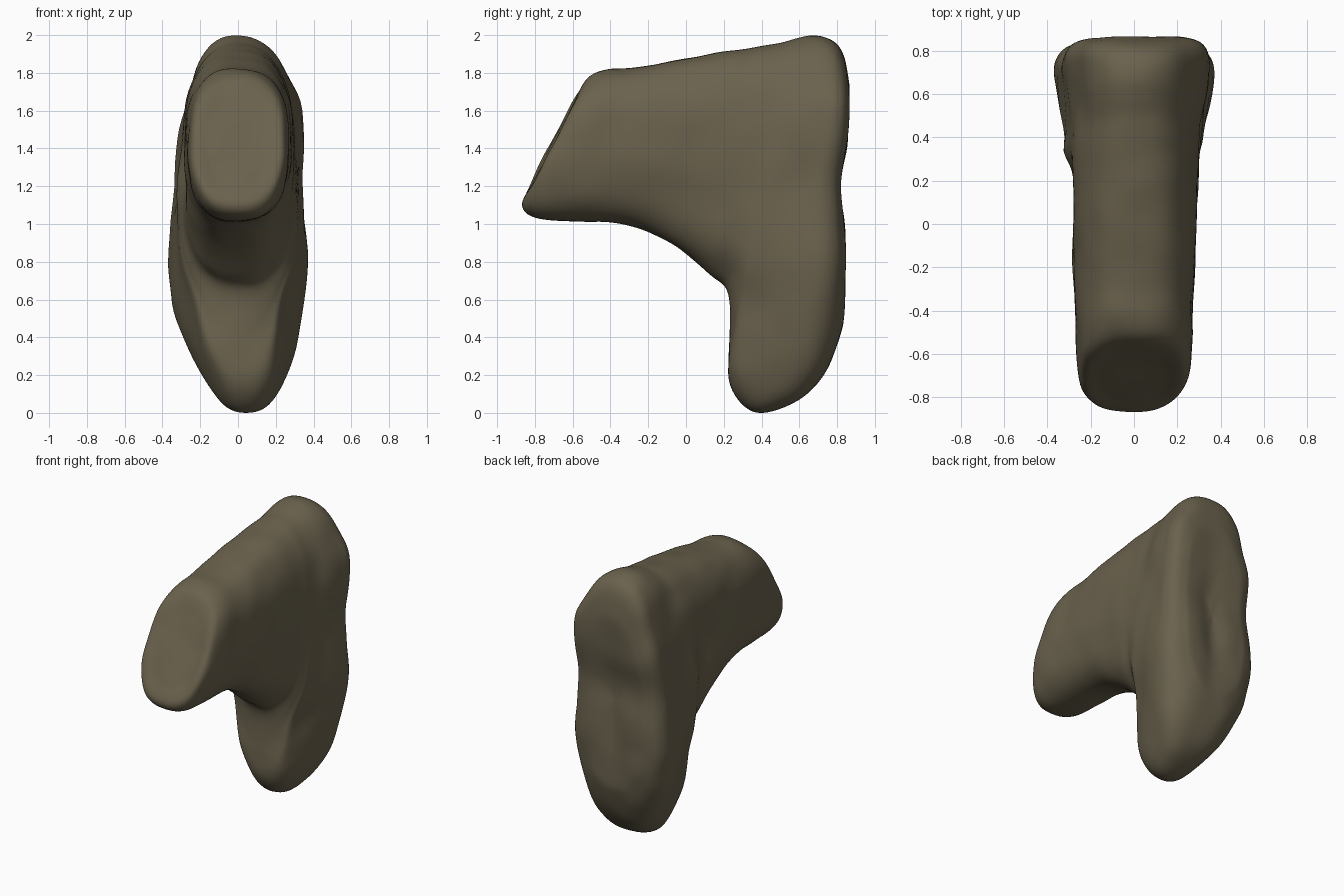
import bpy, bmesh, math
from mathutils import Vector, noise

if "Cube" in bpy.data.objects:
    bpy.data.objects.remove(bpy.data.objects["Cube"])

# Fan of cross-sections: bottom (y, z), top (y, z), half width, squareness
SECTIONS = [
    (-0.815, 1.20, -0.59, 1.65, 0.16, 2.3),
    (-0.87, 1.10, -0.525, 1.77, 0.235, 2.5),
    (-0.80, 1.03, -0.42, 1.82, 0.262, 2.6),
    (-0.55, 1.01, -0.28, 1.825, 0.272, 2.6),
    (-0.30, 0.995, -0.10, 1.86, 0.282, 2.6),
    (-0.05, 0.88, 0.10, 1.895, 0.293, 2.6),
    (0.13, 0.73, 0.28, 1.925, 0.300, 2.55),
    (0.22, 0.64, 0.41, 1.945, 0.305, 2.5),
    (0.235, 0.42, 0.50, 1.96, 0.31, 2.5),
    (0.225, 0.17, 0.585, 1.985, 0.32, 2.5),
    (0.35, 0.005, 0.67, 2.00, 0.34, 2.5),
    (0.52, 0.03, 0.75, 1.985, 0.355, 2.5),
    (0.68, 0.13, 0.81, 1.94, 0.36, 2.5),
    (0.785, 0.31, 0.85, 1.85, 0.32, 2.6),
    (0.84, 0.48, 0.865, 1.72, 0.24, 2.5),
]
STEPS, RING, CAP = 8, 96, 10


def spline(a, b, c, d, t):
    return [0.5 * (2*q + (r-p)*t + (2*p-5*q+4*r-s)*t*t + (3*q-p-3*r+s)*t**3)
            for p, q, r, s in zip(a, b, c, d)]


def bell(d, r):
    return math.exp(-(d/r)**2)


def ramp(v, a, b):
    t = min(1, max(0, (v-a)/(b-a)))
    return t*t*(3-2*t)


def shaped(p):
    x, y, z = p
    back = ramp(y, 0.3, 0.65)
    # waisted sides, upper lobe to the right, foot to the right
    x *= 1 + back*(0.05*bell(z-0.68, 0.25) - 0.06*bell(z-1.2, 0.2))
    x += back*0.03*bell(z-1.62, 0.2) + 0.05*ramp(0.6-z, 0, 0.6)
    # front of the leg narrower than its back
    x *= 1 - 0.2*(1-ramp(y, 0.3, 0.68))*ramp(1.0-z, 0.1, 0.45)
    # hollows in the flanks, the left one with a raised lip
    if x < 0:
        x += min(1, -x/0.2) * (0.06*bell(y-0.17, 0.14)*bell(z-1.33, 0.16)
                               - 0.03*bell(y-0.34, 0.07)*bell(z-1.18, 0.15))
    else:
        x -= min(1, x/0.2) * 0.018*bell(y, 0.3)*bell(z-1.15, 0.15)
    # waist and central groove on the back
    k = ramp(y, 0.55, 0.8)
    y -= k * (0.04*bell(z-1.2, 0.16) + 0.03*bell(x-0.02, 0.09)*bell(z-1.0, 0.4))
    # front face turned slightly to one side
    y += ramp(-y, 0.3, 0.8) * 0.05*x
    return Vector((x, y, z))


def ring(s):
    by, bz, ty, tz, w, n = s
    pts = []
    for i in range(RING):
        a = 2*math.pi*i/RING
        c, q = math.cos(a), math.sin(a)
        v = math.copysign(abs(c)**(2/n), c)
        u = math.copysign(abs(q)**(2/n), q)
        pts.append(Vector((w*v, (by+ty)/2 + u*(ty-by)/2, (bz+tz)/2 + u*(tz-bz)/2)))
    return pts


# Body lofted through the sections
bm = bmesh.new()
rows = []
last = len(SECTIONS) - 1
for i in range(last):
    quad = [SECTIONS[min(max(i+j, 0), last)] for j in (-1, 0, 1, 2)]
    for k in range(STEPS):
        rows.append(ring(spline(*quad, k/STEPS)))
rows.append(ring(SECTIONS[-1]))
rows = [[bm.verts.new(p) for p in r] for r in rows]


def bridge(r0, r1):
    for i in range(RING):
        j = (i+1) % RING
        bm.faces.new((r0[i], r0[j], r1[j], r1[i]))


for r0, r1 in zip(rows, rows[1:]):
    bridge(r0, r1)

# End caps in concentric rings
for r in (rows[0], rows[-1]):
    mid = sum((v.co for v in r), Vector()) / RING
    prev = r
    for f in range(CAP-1, 0, -1):
        cur = [bm.verts.new(mid + (v.co-mid)*f/CAP) for v in r]
        bridge(prev, cur)
        prev = cur
    c = bm.verts.new(mid)
    for i in range(RING):
        bm.faces.new((prev[i], prev[(i+1) % RING], c))
bmesh.ops.recalc_face_normals(bm, faces=bm.faces)
for v in bm.verts:
    v.co = shaped(v.co)
for _ in range(4):
    bmesh.ops.smooth_vert(bm, verts=bm.verts, factor=0.5,
                          use_axis_x=True, use_axis_y=True, use_axis_z=True)
# Worn lumps
bm.normal_update()
moves = [v.normal * 0.008*noise.noise(v.co*5.5) for v in bm.verts]
for v, m in zip(bm.verts, moves):
    v.co += m
# Rest on the ground
low = min(v.co.z for v in bm.verts)
for v in bm.verts:
    v.co.z -= low

mesh = bpy.data.meshes.new("stone_body")
bm.to_mesh(mesh)
bm.free()
body = bpy.data.objects.new("stone_body", mesh)
bpy.context.collection.objects.link(body)
mat = bpy.data.materials.new("olive_brown")
mat.diffuse_color = (0.145, 0.122, 0.075, 1)
mat.use_nodes = True
mat.node_tree.nodes["Principled BSDF"].inputs["Base Color"].default_value = mat.diffuse_color
mesh.materials.append(mat)
for p in mesh.polygons:
    p.use_smooth = True
